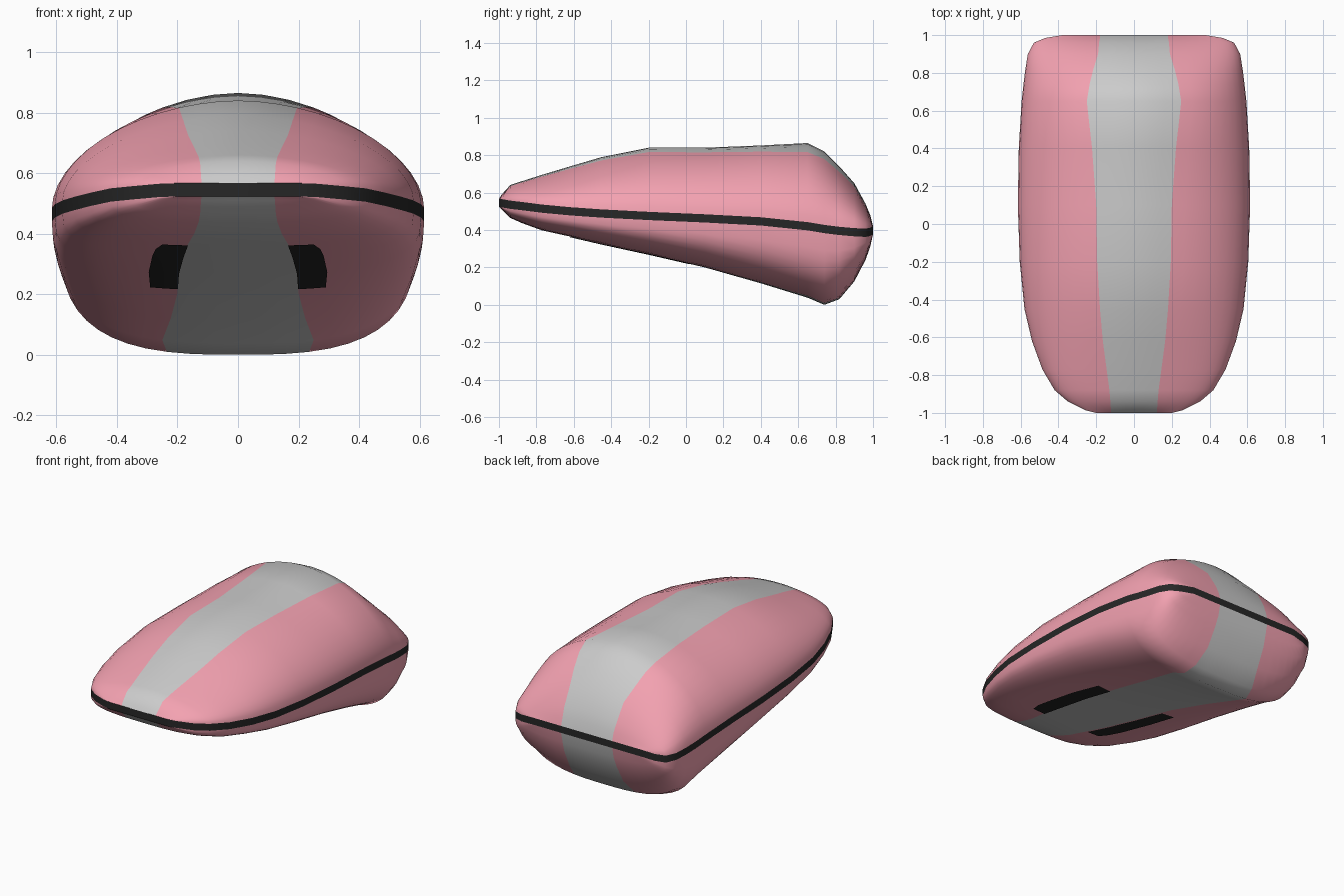
import bpy
from math import acos, cos, sin

if "Cube" in bpy.data.objects:
    bpy.data.objects.remove(bpy.data.objects["Cube"])

# Stations front to back: y, half width, top z, bottom z, seam z, stripe half width
STATIONS = [
    (-1, .20, .567, .523, .545, .12), (-.985, .26, .59, .51, .543, .122),
    (-.94, .35, .64, .465, .535, .125), (-.88, .42, .66, .438, .528, .13),
    (-.77, .485, .695, .398, .514, .145), (-.62, .54, .74, .365, .50, .165),
    (-.45, .58, .79, .325, .488, .18), (-.2, .605, .84, .27, .475, .195),
    (.1, .615, .84, .20, .462, .20), (.4, .61, .852, .115, .446, .222),
    (.65, .595, .865, .038, .42, .25), (.74, .585, .82, 0, .405, .235),
    (.82, .575, .74, .03, .395, .215), (.9, .562, .65, .125, .388, .19),
    (.96, .53, .54, .24, .385, .185), (.985, .47, .48, .31, .39, .18),
    (1, .38, .422, .378, .40, .18)]
H = .022                    # half height of the seam band
P_TOP, P_BOTTOM = 1.85, 2.9  # roundness of the upper and lower sections


def material(name, rgb):
    m = bpy.data.materials.new(name)
    m.diffuse_color = (*rgb, 1)
    m.use_nodes = True
    m.node_tree.nodes["Principled BSDF"].inputs["Base Color"].default_value = m.diffuse_color
    return m


RED = material("red", (.9, .36, .44))
BLACK = material("black", (.02, .02, .02))


def grid(name, rows, mat=None, flip=False, mirror=False, closed=False):
    """Skin a grid of points, one row after another."""
    n = len(rows[0])
    faces = []
    for i in range(len(rows) - 1):
        for j in range(n if closed else n - 1):
            k = (j + 1) % n
            f = (i * n + j, i * n + k, (i + 1) * n + k, (i + 1) * n + j)
            faces.append(f[::-1] if flip else f)
    mesh = bpy.data.meshes.new(name)
    mesh.from_pydata([p for r in rows for p in r], [], faces)
    mesh.validate()
    ob = bpy.data.objects.new(name, mesh)
    bpy.context.collection.objects.link(ob)
    if mat:
        mesh.materials.append(mat)
    if mirror:
        ob.modifiers.new("mirror", "MIRROR").use_mirror_merge = False
    bpy.context.view_layer.objects.active = ob
    ob.select_set(True)
    bpy.ops.object.shade_smooth_by_angle(angle=.8)
    ob.select_set(False)
    return ob


def station(y):
    """Interpolate the station table."""
    for a, b in zip(STATIONS, STATIONS[1:]):
        if y <= b[0]:
            t = (y - a[0]) / (b[0] - a[0])
            return [p + (q - p) * t for p, q in zip(a, b)]


def height(st, x, upper):
    """Surface height on a rounded cross-section."""
    _, w, top, bottom, seam, _ = st
    p = P_TOP if upper else P_BOTTOM
    k = max(0, 1 - (abs(x) / w) ** p) ** (1 / p)
    base, end = (seam + H, top) if upper else (seam - H, bottom)
    return base + (end - base) * k


def stripe_row(st, upper):
    return [(st[5] * i / 3, st[0], height(st, st[5] * i / 3, upper))
            for i in range(-3, 4)]


def shell_row(st, upper, n=10):
    p = P_TOP if upper else P_BOTTOM
    start = acos((st[5] / st[1]) ** (p / 2))
    xs = [st[1] * cos(start * (1 - i / n)) ** (2 / p) for i in range(n + 1)]
    return [(x, st[0], height(st, x, upper)) for x in xs]


# Upper and lower halves: centre stripe plus mirrored side shells
for label, upper in (("upper", True), ("lower", False)):
    grid(label + "_stripe", [stripe_row(s, upper) for s in STATIONS], flip=not upper)
    grid(label + "_side_shells", [shell_row(s, upper) for s in STATIONS], RED,
         flip=not upper, mirror=True)

# Black seam band round the whole outline
outline = [(s[1], s[0], s[4]) for s in STATIONS]
outline += [(-x, y, z) for x, y, z in reversed(outline)]
grid("seam_band", [[(x, y, z + d) for x, y, z in outline] for d in (-H, H)],
     BLACK, closed=True)

# Black glide pads under the belly, beside the stripe
pad_rows = []
for y, outer in ((-.62, .25), (-.55, .272), (-.45, .283), (-.2, .295), (.02, .29)):
    st = station(y)
    xs = [st[5] + (outer - st[5]) * i / 3 for i in range(4)]
    pad_rows.append([(x, y, height(st, x, False) - .005) for x in xs])
grid("glide_pads", pad_rows, BLACK, flip=True, mirror=True)
